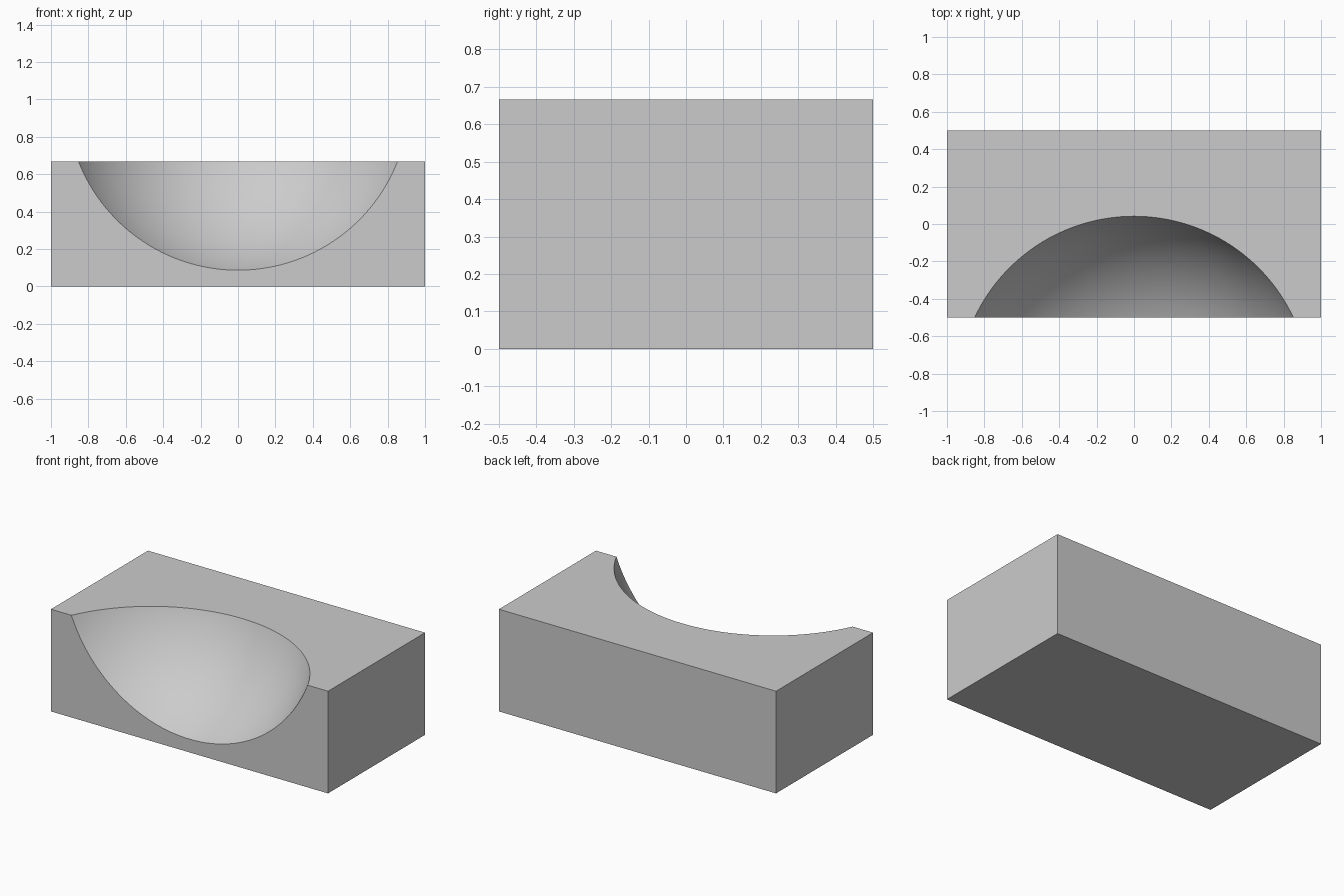
import bpy
import math

default_cube = bpy.data.objects.get("Cube")
if default_cube:
    bpy.data.objects.remove(default_cube, do_unlink=True)

WIDTH, DEPTH, HEIGHT = 2.0, 1.0, 2 / 3

# Single plain grey
grey = bpy.data.materials.new("plain_grey")
grey.use_nodes = True
colour = (0.6, 0.6, 0.6, 1.0)
grey.diffuse_color = colour
grey.node_tree.nodes["Principled BSDF"].inputs["Base Color"].default_value = colour

# Solid block
bpy.ops.mesh.primitive_cube_add(size=1, location=(0, 0, HEIGHT / 2))
block = bpy.context.object
block.name = "hollowed_block"
block.scale = (WIDTH, DEPTH, HEIGHT)
bpy.ops.object.transform_apply(location=False, rotation=False, scale=True)
block.data.materials.append(grey)

# Ball that scoops the hollow out of the top front edge
bpy.ops.mesh.primitive_uv_sphere_add(segments=160, ring_count=80, radius=1,
                                     location=(0, -0.9, 1.003))
ball = bpy.context.object
ball.name = "hollow_cutter"
ball.data.materials.append(grey)
bpy.ops.object.shade_smooth()

# Cut the hollow, then remove the cutter
cut = block.modifiers.new("hollow", "BOOLEAN")
cut.operation = "DIFFERENCE"
cut.solver = "EXACT"
cut.object = ball
bpy.ops.object.select_all(action="DESELECT")
block.select_set(True)
bpy.context.view_layer.objects.active = block
bpy.ops.object.modifier_apply(modifier=cut.name)
bpy.data.objects.remove(ball, do_unlink=True)

# Smooth hollow, crisp block edges
bpy.ops.object.shade_smooth_by_angle(angle=math.radians(15))
